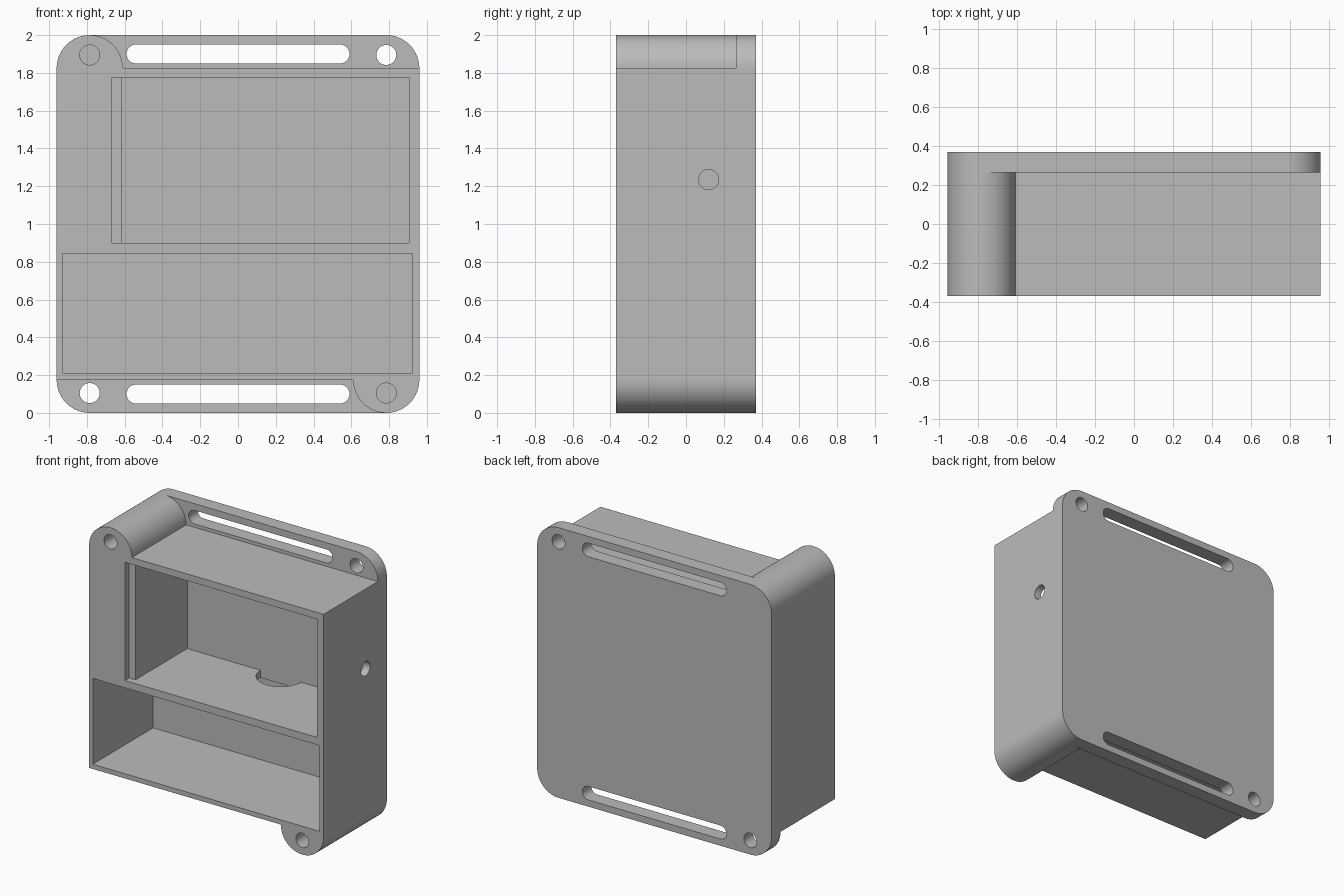
import bpy
import bmesh
from math import cos, sin, pi, radians
from mathutils import Vector

cube = bpy.data.objects.get("Cube")
if cube:
    bpy.data.objects.remove(cube, do_unlink=True)

grey = bpy.data.materials.new("plain grey")
grey.use_nodes = True
colour = (0.5, 0.5, 0.5, 1)
grey.diffuse_color = colour
grey.node_tree.nodes["Principled BSDF"].inputs["Base Color"].default_value = colour

W, D, H = 0.96, 0.37, 2.0      # half width, half depth, height
R = 0.175                      # corner and boss radius
PLATE = 0.265                  # front of the back plate
HOLE = 0.053


def arc(cx, cz, r, a0, a1, n=24):
    """Points on an arc, angles in degrees."""
    angles = [radians(a0 + (a1 - a0) * i / n) for i in range(n + 1)]
    return [(cx + r * cos(a), cz + r * sin(a)) for a in angles]


def circle(cx, cz, r, n=40):
    return arc(cx, cz, r, 0, 360, n)[:-1]


def rect(x0, x1, z0, z1):
    return [(x0, z0), (x1, z0), (x1, z1), (x0, z1)]


def turned(pts):
    """Half turn about the middle of the front."""
    return [(-x, H - z) for x, z in pts]


def prism(name, pts, lo, hi, axis="y"):
    """Extrude an outline along one axis."""
    place = {"x": lambda a, b, t: (t, a, b),
             "y": lambda a, b, t: (a, t, b),
             "z": lambda a, b, t: (a, b, t)}[axis]
    bm = bmesh.new()
    base = bm.faces.new([bm.verts.new(place(a, b, lo)) for a, b in pts])
    top = bmesh.ops.extrude_face_region(bm, geom=[base])["geom"]
    bmesh.ops.translate(bm, verts=[g for g in top if isinstance(g, bmesh.types.BMVert)],
                        vec=Vector(place(0, 0, hi - lo)))
    bmesh.ops.recalc_face_normals(bm, faces=bm.faces)
    mesh = bpy.data.meshes.new(name)
    bm.to_mesh(mesh)
    bm.free()
    mesh.materials.append(grey)
    obj = bpy.data.objects.new(name, mesh)
    bpy.context.collection.objects.link(obj)
    return obj


def cut(target, *shape):
    """Subtract a prism from the target."""
    cutter = prism("cutter", *shape)
    cutter.hide_render = True
    mod = target.modifiers.new("cut", "BOOLEAN")
    mod.operation, mod.solver, mod.object = "DIFFERENCE", "EXACT", cutter
    bpy.context.view_layer.objects.active = target
    bpy.ops.object.modifier_apply(modifier=mod.name)
    bpy.data.objects.remove(cutter, do_unlink=True)


# Rounded block, full depth
xc, zt = W - R, H - R
outline = (arc(xc, zt, R, 0, 90) + arc(-xc, zt, R, 90, 180)
           + arc(-xc, R, R, 180, 270) + arc(xc, R, R, 270, 360))
case = prism("mounting_case", outline, -D, D)

# Step above and below the box, leaving the back plate and a round boss
step = arc(-xc, zt, R, 90, 0) + [(1.2, zt), (1.2, 2.2), (-xc, 2.2)]
for pts in (step, turned(step)):
    cut(case, pts, -0.6, PLATE)

# Mounting slots and screw holes: through the plate, blind in the bosses
slot = arc(0.54, 1.9, 0.05, -90, 90) + arc(-0.54, 1.9, 0.05, 90, 270)
plate_hole = circle(xc, 1.895, HOLE)
boss_hole = circle(-xc, 1.895, HOLE)
for flip in (False, True):
    for pts, lo, hi in ((slot, 0, 0.6), (plate_hole, 0, 0.6), (boss_hole, -0.6, PLATE)):
        cut(case, turned(pts) if flip else pts, lo, hi)

# Lower tray, upper compartment and its shallow lid ledge
cut(case, rect(-0.93, 0.925, 0.21, 0.845), -0.6, 0.335)
cut(case, rect(-0.615, 0.905, 0.9, 1.775), -0.6, 0.285)
cut(case, rect(-0.667, 0.905, 0.9, 1.775), -0.6, -0.32)

# Half-round cable pass in the shelf, and cable hole in the side wall
cut(case, arc(0.15, 0.285, 0.165, 180, 360), 0.8, 0.95, "z")
cut(case, circle(0.12, 1.235, HOLE), 0.8, 1.2, "x")

# Smooth curves, crisp edges
bpy.ops.object.select_all(action="DESELECT")
case.select_set(True)
bpy.context.view_layer.objects.active = case
bpy.ops.object.shade_smooth_by_angle(angle=radians(30))
flat = case.modifiers.new("even_normals", "WEIGHTED_NORMAL")
flat.keep_sharp = True
